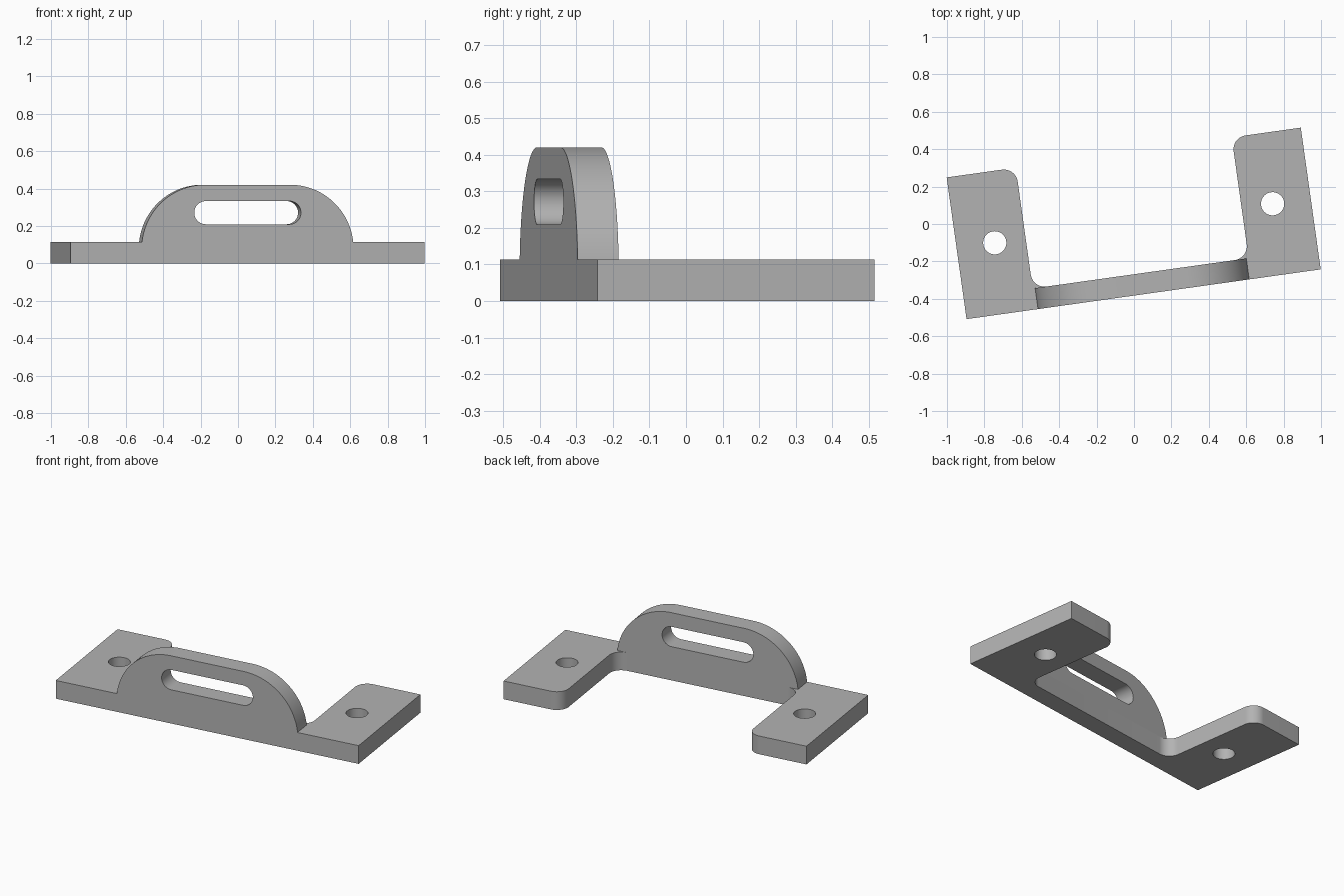
import bpy, bmesh
from math import cos, sin, pi, radians
from mathutils import Matrix, Vector

cube = bpy.data.objects.get("Cube")
if cube:
    bpy.data.objects.remove(cube, do_unlink=True)

grey = bpy.data.materials.new("plain grey")
grey.use_nodes = True
grey.diffuse_color = (0.45, 0.45, 0.45, 1)
grey.node_tree.nodes["Principled BSDF"].inputs["Base Color"].default_value = grey.diffuse_color

HALF, INNER, DEPTH = 0.956, 0.583, 0.765   # half length, tab inner edge, tab depth
THICK, FILLET = 0.113, 0.075
TOP, ARCH = 0.42, 0.342                    # lug height and shoulder radius


def arc(cx, cy, r, start, end, steps=16):
    """Points along an arc, angles in degrees."""
    angles = [radians(start + (end - start) * i / steps) for i in range(steps + 1)]
    return [(cx + r * cos(a), cy + r * sin(a)) for a in angles]


def mirrored(half):
    """Close a right-hand half outline with its mirror image."""
    return half + [(-x, y) for x, y in reversed(half)]


def extruded(name, loops, depth, matrix):
    """Extrude a flat outline with holes, then place it."""
    bm = bmesh.new()
    edges = []
    for loop in loops:
        verts = [bm.verts.new((x, y, 0)) for x, y in loop]
        edges += [bm.edges.new((v, verts[i - 1])) for i, v in enumerate(verts)]
    bmesh.ops.triangle_fill(bm, edges=edges, use_beauty=True, normal=(0, 0, 1))
    new = bmesh.ops.extrude_face_region(bm, geom=bm.faces[:], use_keep_orig=True)["geom"]
    moved = [v for v in new if isinstance(v, bmesh.types.BMVert)]
    bmesh.ops.translate(bm, verts=moved, vec=(0, 0, depth))
    bmesh.ops.recalc_face_normals(bm, faces=bm.faces[:])
    bm.transform(matrix)
    mesh = bpy.data.meshes.new(name)
    bm.to_mesh(mesh)
    bm.free()
    mesh.materials.append(grey)
    obj = bpy.data.objects.new(name, mesh)
    bpy.context.collection.objects.link(obj)
    return obj


placement = Matrix.Translation((0.0515, -0.3755, 0)) @ Matrix.Rotation(radians(8), 4, "Z")

# U-shaped base with rounded tab corners and screw holes
base_half = [(HALF, 0), (HALF, DEPTH)]
base_half += arc(INNER + FILLET, DEPTH - FILLET, FILLET, 90, 180)
base_half += arc(INNER - FILLET, THICK + FILLET, FILLET, 0, -90)
holes = [arc(s * 0.75, 0.383, 0.062, 0, 360, 48)[:-1] for s in (-1, 1)]
base = extruded("base_bracket", [mirrored(base_half)] + holes, THICK, placement)

# Upright arched lug with a rounded slot
centre = TOP - ARCH
foot = ((ARCH ** 2 - (THICK - centre) ** 2) ** 0.5) + 0.23
lug_half = [(foot, THICK)] + [p for p in arc(0.23, centre, ARCH, 0, 90, 40) if p[1] > THICK + 0.005]
slot = mirrored(arc(0.226, 0.271, 0.062, -90, 90, 24))
upright = Matrix.Translation((0, THICK, 0)) @ Matrix.Rotation(pi / 2, 4, "X")
lug = extruded("slotted_lug", [mirrored(lug_half), slot], THICK, placement @ upright)

# Smooth the curved walls while keeping edges sharp
for obj in (base, lug):
    bpy.ops.object.select_all(action="DESELECT")
    obj.select_set(True)
    bpy.context.view_layer.objects.active = obj
    bpy.ops.object.shade_smooth_by_angle(angle=radians(30))
